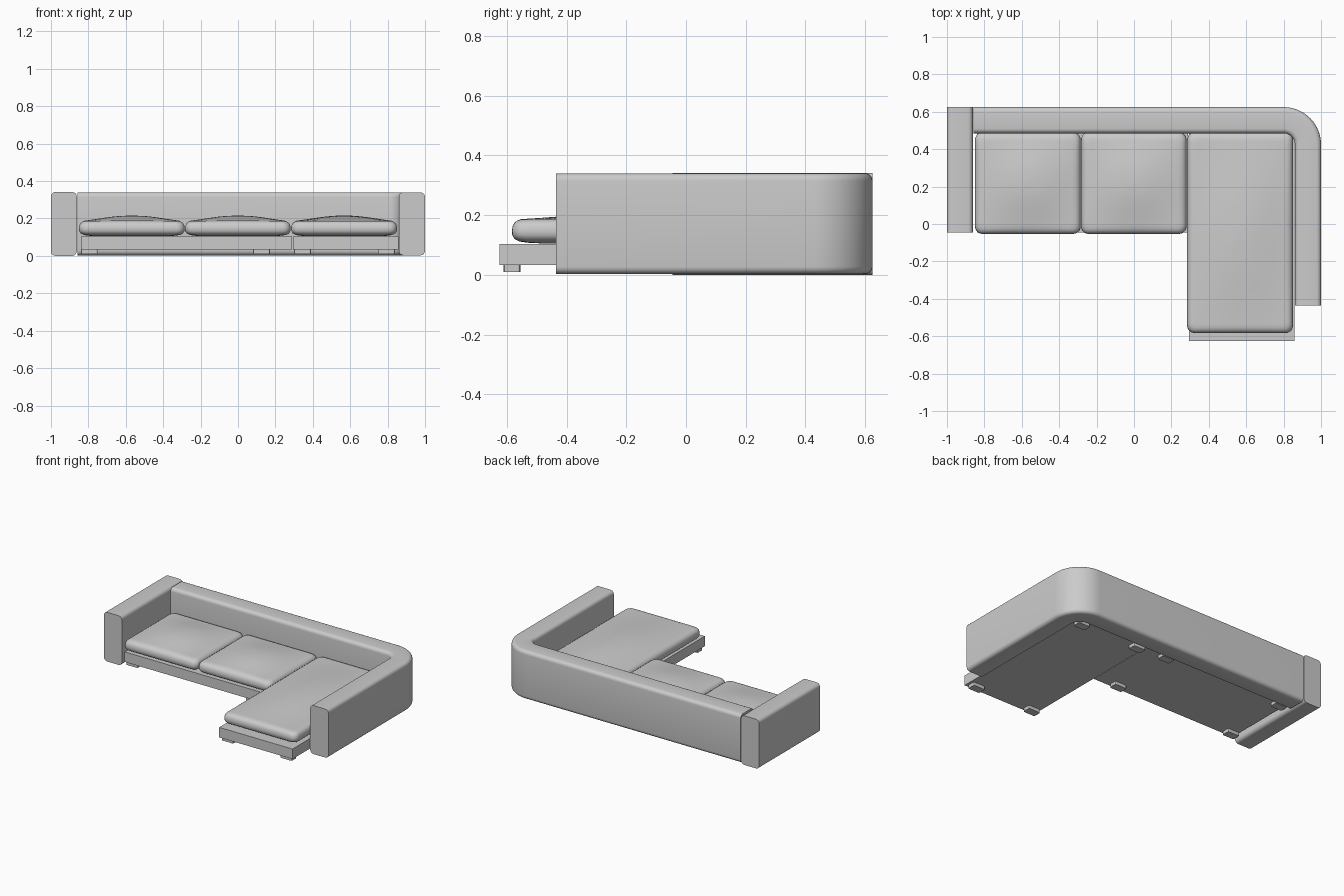
import bpy, bmesh, math

if "Cube" in bpy.data.objects:
    bpy.data.objects.remove(bpy.data.objects["Cube"])


def finish(name, bm, smooth=True):
    bmesh.ops.recalc_face_normals(bm, faces=bm.faces[:])
    me = bpy.data.meshes.new(name)
    bm.to_mesh(me)
    bm.free()
    ob = bpy.data.objects.new(name, me)
    bpy.context.collection.objects.link(ob)
    if smooth:
        bpy.ops.object.select_all(action='DESELECT')
        ob.select_set(True)
        bpy.context.view_layer.objects.active = ob
        bpy.ops.object.shade_smooth_by_angle(angle=math.radians(35))
    return ob


def rounded_rect(x0, x1, y0, y1, r, n=5):
    pts = []
    for k, (cx, cy) in enumerate([(x1 - r, y1 - r), (x0 + r, y1 - r),
                                  (x0 + r, y0 + r), (x1 - r, y0 + r)]):
        for i in range(n + 1):
            a = math.pi / 2 * (k + i / n)
            pts.append((cx + r * math.cos(a), cy + r * math.sin(a)))
    return pts


def loft(bm, rings):
    loops = [[bm.verts.new(p) for p in ring] for ring in rings]
    n = len(loops[0])
    for a, b in zip(loops, loops[1:]):
        for i in range(n):
            j = (i + 1) % n
            bm.faces.new((a[i], a[j], b[j], b[i]))
    bm.faces.new(loops[0])
    bm.faces.new(loops[-1])


def sweep(name, profile, stations):
    # stations: pivot x, pivot y, direction angle in degrees
    bm = bmesh.new()
    loft(bm, [[(x + r * math.cos(math.radians(a)), y + r * math.sin(math.radians(a)), z)
               for r, z in profile] for x, y, a in stations])
    return finish(name, bm)


def prism(name, outline, z0, z1):
    bm = bmesh.new()
    loft(bm, [[(x, y, z) for x, y in outline] for z in (z0, z1)])
    return finish(name, bm, False)


def cushion(name, x0, x1, y0, y1):
    cx, cy = (x0 + x1) / 2, (y0 + y1) / 2
    hx, hy = (x1 - x0) / 2, (y1 - y0) / 2
    # edge profile: inset, height
    edge = [(.09, .106), (.05, .108), (.025, .112), (.009, .12), (.001, .133), (0, .148),
            (.002, .163), (.008, .175), (.018, .182), (.03, .185), (.05, .186)]
    rings = []

    def ring(d, z, scale=1.0, crown=False):
        out = []
        for x, y in rounded_rect(-hx + d, hx - d, -hy + d, hy - d, max(.02, .04 - d * .3)):
            x, y = x * scale, y * scale
            h = 0
            if crown:
                h = .03 * (math.cos(math.pi / 2 * x / hx) * math.cos(math.pi / 2 * y / hy)) ** 1.4
            out.append((cx + x, cy + y, z + h))
        rings.append(out)

    for d, z in edge:
        ring(d, z, crown=z > .18)
    for i in range(1, 12):
        ring(.05, .186, 1 - i / 11.2, True)
    bm = bmesh.new()
    loft(bm, rings)
    # split the long straight sides so the crown stays smooth
    long_edges = [e for e in bm.edges if e.calc_length() > .1
                  and abs(e.verts[0].co.z - e.verts[1].co.z) < .001]
    bmesh.ops.subdivide_edges(bm, edges=long_edges, cuts=9, use_grid_fill=True)
    for v in bm.verts:
        u, w = (v.co.x - cx) / hx, (v.co.y - cy) / hy
        if v.co.z > .184:
            v.co.z = max(v.co.z, .186 + .03 * max(
                0, math.cos(math.pi / 2 * u) * math.cos(math.pi / 2 * w)) ** 1.4)
    return finish(name, bm)


# Backrest wrapping round into the right arm
wrap = [(.8, .425, 90 - 90 * i / 16) for i in range(17)]
sweep("backrest_and_right_arm", rounded_rect(.06, .2, .003, .34, .025),
      [(-.858, .425, 90)] + wrap + [(.8, -.435, 0)])

# Left arm
sweep("left_arm", rounded_rect(.062, .2, 0, .342, .025),
      [(-.8, .625, 180), (-.8, -.045, 180)])

# Base platforms
prism("seat_base", [(-.84, -.045), (.29, -.045), (.29, .5), (-.84, .5)], .033, .103)
prism("chaise_base", [(.293, -.625), (.857, -.625), (.857, .5), (.293, .5)], .033, .103)

# Seat cushions
cushion("left_cushion", -.85, -.285, -.053, .49)
cushion("middle_cushion", -.283, .281, -.053, .49)
cushion("chaise_cushion", .284, .85, -.583, .49)

# Feet
for i, (x, y) in enumerate([(-.795, -.005), (.125, -.005), (-.795, .46), (.125, .46),
                            (.345, -.583), (.795, -.583), (.345, .44), (.795, .44)]):
    prism(f"foot_{i + 1}", rounded_rect(x - .045, x + .045, y - .028, y + .028, .008, 2), .01, .034)
